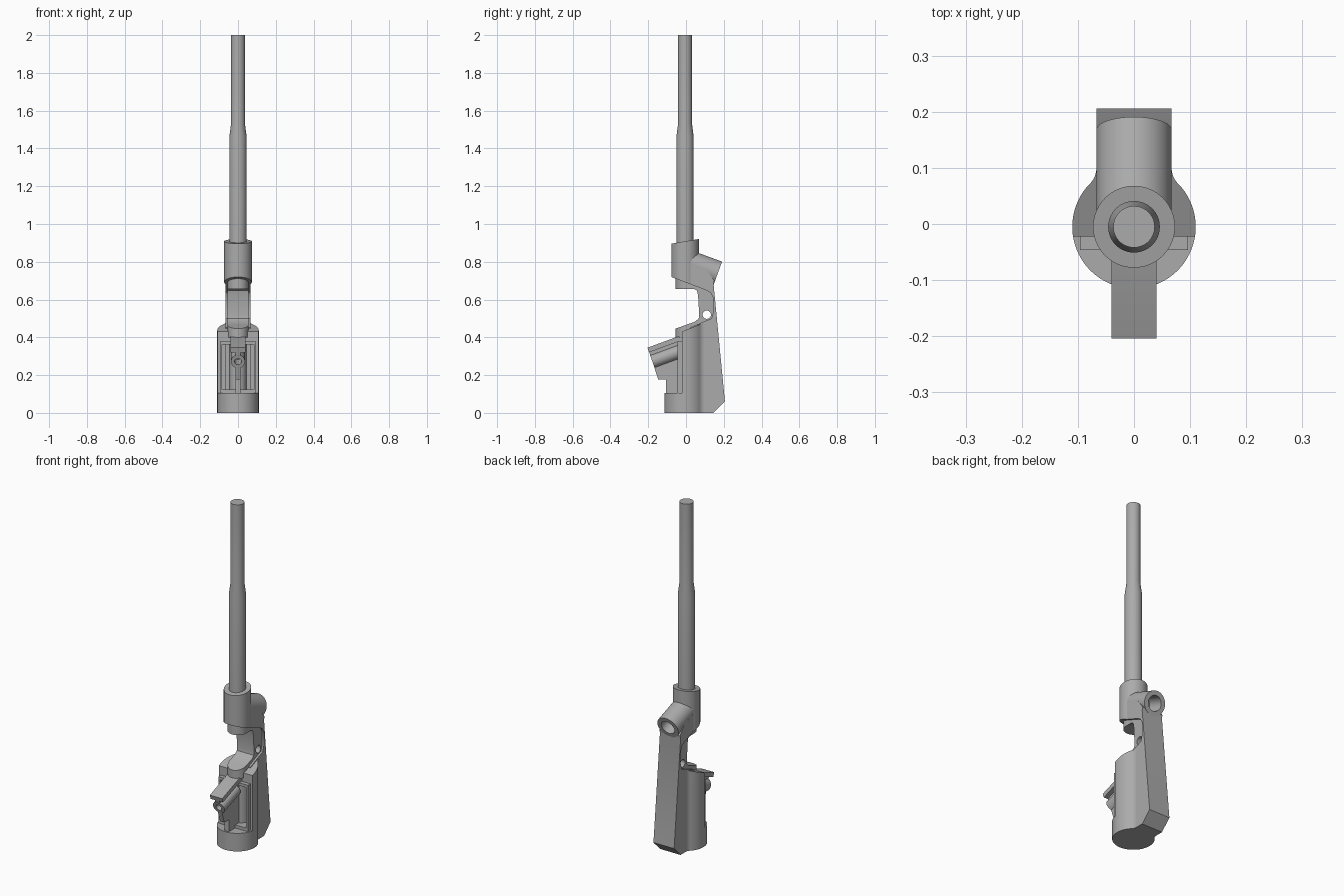
import bpy, bmesh
from math import sin, cos, pi, radians
from mathutils import Vector

cube = bpy.data.objects.get("Cube")
if cube:
    bpy.data.objects.remove(cube, do_unlink=True)

grey = bpy.data.materials.new("plain_grey")
grey.use_nodes = True
grey.diffuse_color = (0.41, 0.41, 0.41, 1)
grey.node_tree.nodes["Principled BSDF"].inputs["Base Color"].default_value = grey.diffuse_color

CY = -0.005  # centre line of the round parts


def finish(bm, name):
    bmesh.ops.recalc_face_normals(bm, faces=bm.faces)
    mesh = bpy.data.meshes.new(name)
    bm.to_mesh(mesh)
    bm.free()
    mesh.materials.append(grey)
    obj = bpy.data.objects.new(name, mesh)
    bpy.context.collection.objects.link(obj)
    return obj


def prism(name, points, axis, lo, hi):
    """Extrude a 2D outline along x, y or z between lo and hi."""
    place = {"x": lambda a, b: (lo, a, b),
             "y": lambda a, b: (a, lo, b),
             "z": lambda a, b: (a, b, lo)}[axis]
    bm = bmesh.new()
    face = bm.faces.new([bm.verts.new(place(a, b)) for a, b in points])
    new = bmesh.ops.extrude_face_region(bm, geom=[face])["geom"]
    step = Vector([(hi - lo) * (axis == k) for k in "xyz"])
    bmesh.ops.translate(bm, vec=step, verts=[g for g in new if isinstance(g, bmesh.types.BMVert)])
    return finish(bm, name)


def rect(a0, a1, b0, b1):
    return [(a0, b0), (a1, b0), (a1, b1), (a0, b1)]


def rod(name, start, end, r1, r2=None, sides=64):
    """Cylinder or cone between two points."""
    start, end = Vector(start), Vector(end)
    d = end - start
    bm = bmesh.new()
    bmesh.ops.create_cone(bm, cap_ends=True, segments=sides, radius1=r1,
                          radius2=r1 if r2 is None else r2, depth=d.length)
    turn = d.to_track_quat("Z", "Y").to_matrix().to_4x4()
    turn.translation = (start + end) / 2
    bmesh.ops.transform(bm, matrix=turn, verts=bm.verts)
    return finish(bm, name)


def boolean(obj, other, operation):
    """Apply a boolean at once and drop the helper."""
    other.hide_render = True
    mod = obj.modifiers.new("shape", "BOOLEAN")
    mod.operation, mod.solver, mod.object = operation, "EXACT", other
    graph = bpy.context.evaluated_depsgraph_get()
    mesh = bpy.data.meshes.new_from_object(obj.evaluated_get(graph))
    obj.modifiers.clear()
    obj.data = mesh
    bpy.data.objects.remove(other, do_unlink=True)
    return obj


# Barrel: lathed by stacking rings
bm = bmesh.new()
ring_before = None
for r, z in [(0.046, 0.8), (0.046, 1.46), (0.037, 1.53), (0.037, 2.0)]:
    ring = [bm.verts.new((r * cos(2 * pi * i / 64), CY + r * sin(2 * pi * i / 64), z)) for i in range(64)]
    if ring_before:
        for i in range(64):
            j = (i + 1) % 64
            bm.faces.new((ring_before[i], ring_before[j], ring[j], ring[i]))
    else:
        bm.faces.new(ring)
    ring_before = ring
bm.faces.new(ring_before)
finish(bm, "barrel")

# Collar with slanted ends
collar = rod("collar", (0, CY, 0.6), (0, CY, 1), 0.073)
slant = prism("slant", [(-0.1, 0.728), (0.1, 0.652), (0.1, 0.926), (-0.1, 0.892)], "x", -0.2, 0.2)
boolean(collar, slant, "INTERSECT")

# Slanted socket behind the collar, open at its rear end
axis = Vector((0, cos(radians(20)), -sin(radians(20))))
mouth = Vector((0, 0.168, 0.738))
socket = rod("rear_socket", mouth - axis * 0.16, mouth, 0.067)
boolean(socket, rod("bore", mouth - axis * 0.1, mouth + axis * 0.05, 0.042), "DIFFERENCE")

# Rear spine running from base to socket
spine_outline = [(0.02, 0), (0.146, 0), (0.206, 0.06), (0.146, 0.68), (0.15, 0.7), (0.11, 0.755),
                 (0, 0.79), (0, 0.69), (0.105, 0.65), (0.13, 0.636), (0.144, 0.61),
                 (0.146, 0.54), (0.135, 0.5), (0.02, 0.452)]
spine = prism("rear_spine", spine_outline, "x", -0.067, 0.067)
boolean(spine, rod("bore", mouth - axis * 0.1, mouth + axis * 0.05, 0.042), "DIFFERENCE")

# C-shaped web with a round nose and a cross hole
web_outline = [(-0.08, 0.655), (0.045, 0.655), (0.058, 0.648), (0.064, 0.62), (0.07, 0.52),
               (0.067, 0.5), (0.05, 0.484), (-0.08, 0.437), (-0.08, 0.4), (0.06, 0.4),
               (0.14, 0.5), (0.15, 0.54), (0.148, 0.61), (0.132, 0.64), (0.1, 0.66), (-0.08, 0.73)]
web = prism("curved_web", web_outline, "x", -0.1, 0.1)
nose = [(0.055 * cos(pi + pi * i / 32), 0.055 * sin(pi + pi * i / 32)) for i in range(33)]
boolean(web, prism("nose", nose + [(0.055, 0.3), (-0.055, 0.3)], "z", 0.3, 0.9), "INTERSECT")
boolean(web, rod("pin", (-0.2, 0.11, 0.52), (0.2, 0.11, 0.52), 0.022), "DIFFERENCE")

# Housing: round plan filleted into the spine, sloped top
half = []
for i in range(13):
    t = radians(180 + 44.4 * i / 12)
    half.append((0.107 + 0.04 * cos(t), 0.1 + 0.04 * sin(t)))
for i in range(1, 41):
    t = radians(44.4 - 134.4 * i / 40)
    half.append((0.11 * cos(t), CY + 0.11 * sin(t)))
plan = half + [(-x, y) for x, y in half[-2::-1]]
housing = prism("housing", plan, "z", 0, 0.6)
side = [(-0.2, 0), (0.2, 0), (0.2, 0.52), (-0.022, 0.43), (-0.022, 0.106), (-0.2, 0.106)]
boolean(housing, prism("side", side, "x", -0.2, 0.2), "INTERSECT")
boolean(housing, prism("frame", rect(-0.096, 0.096, 0.1, 0.378), "y", -0.046, 0.0), "UNION")
boolean(housing, prism("pocket", rect(-0.084, 0.084, 0.124, 0.362), "y", -0.2, 0.04), "DIFFERENCE")

# Column inside the pocket
rod("inner_column", (0, 0.03, 0.12), (0, 0.03, 0.37), 0.045)

# Front spout: upright fin, slanted boss and bore
fin_outline = [(-0.2, 0.34), (-0.147, 0.177), (-0.105, 0.177), (-0.105, 0.1), (0.01, 0.1),
               (0.01, 0.4), (-0.055, 0.39)]
fin = prism("spout_fin", fin_outline, "x", -0.014, 0.014)
tip, root = Vector((0, -0.178, 0.272)), Vector((0, -0.03, 0.326))
boolean(fin, rod("boss", tip, root, 0.037), "UNION")
boolean(fin, rod("bore", tip + (tip - root), (tip + root) / 2, 0.018), "DIFFERENCE")

# Flat lid over the spout
lid = [(-0.204, 0.345), (-0.055, 0.4), (-0.01, 0.41), (-0.01, 0.38), (-0.05, 0.374), (-0.196, 0.32)]
prism("spout_lid", lid, "x", -0.04, 0.04)

# Smooth round faces, keep edges sharp
bpy.ops.object.select_all(action="DESELECT")
for obj in bpy.context.collection.objects:
    if obj.type == "MESH":
        obj.select_set(True)
        bpy.context.view_layer.objects.active = obj
bpy.ops.object.shade_smooth_by_angle(angle=radians(30))
